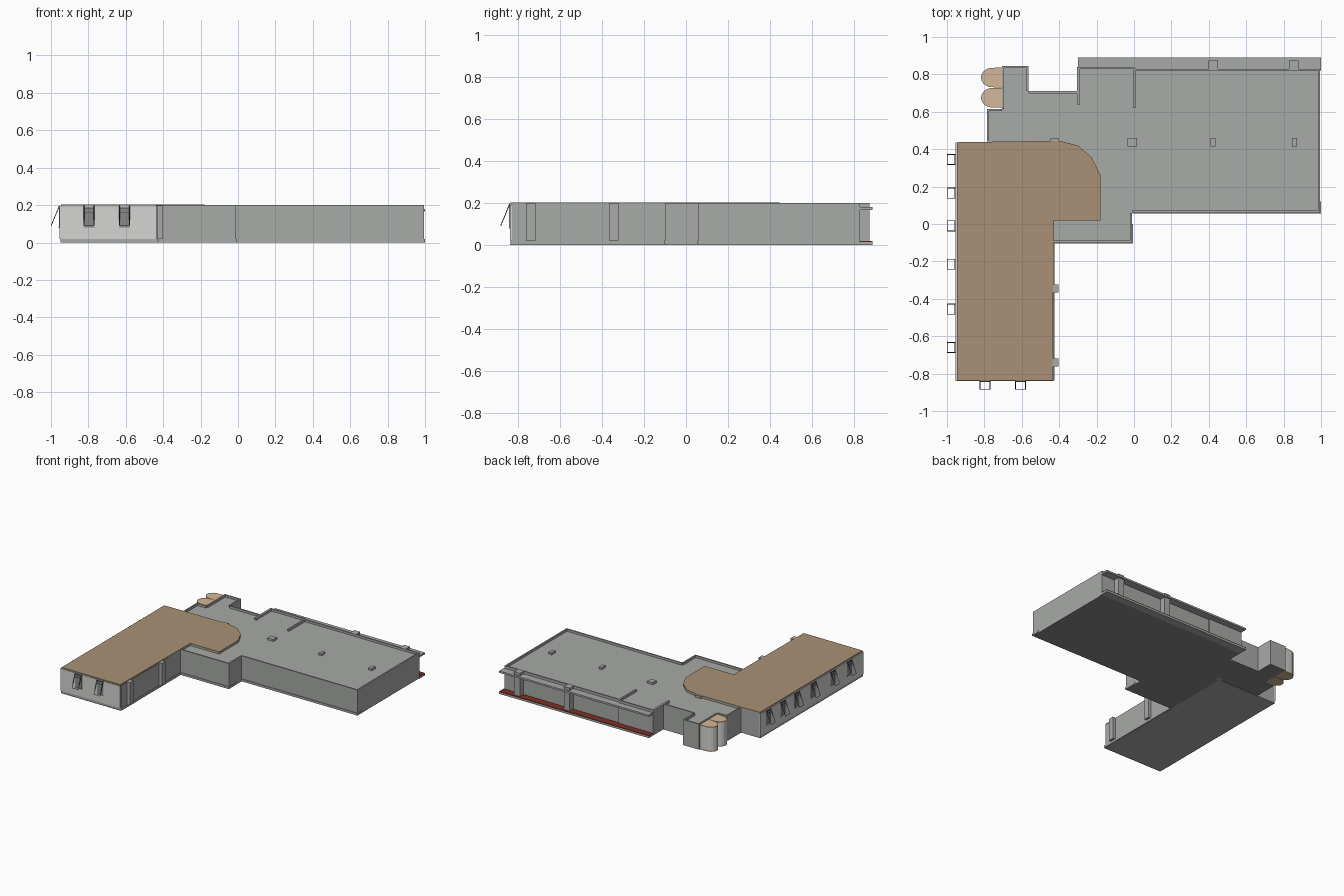
import bpy, bmesh, math
from mathutils import Vector

if "Cube" in bpy.data.objects:
    bpy.data.objects.remove(bpy.data.objects["Cube"])


def material(name, rgb):
    m = bpy.data.materials.new(name)
    m.diffuse_color = (*rgb, 1)
    m.use_nodes = True
    m.node_tree.nodes["Principled BSDF"].inputs["Base Color"].default_value = m.diffuse_color
    return m


GREY = material("concrete grey", (0.39, 0.405, 0.39))
LIGHT = material("light wall", (0.66, 0.66, 0.65))
BROWN = material("brown roof", (0.40, 0.285, 0.18))
TAN = material("tan cap", (0.66, 0.47, 0.32))
RED = material("terrace red", (0.20, 0.03, 0.02))
DARK = material("dark metal", (0.06, 0.06, 0.06))
FLOOR = material("floor grey", (0.25, 0.25, 0.25))
PANE = material("window grey", (0.25, 0.26, 0.25))


def finish(name, bm, mats):
    bmesh.ops.recalc_face_normals(bm, faces=bm.faces)
    me = bpy.data.meshes.new(name)
    bm.to_mesh(me)
    bm.free()
    for m in mats:
        me.materials.append(m)
    ob = bpy.data.objects.new(name, me)
    bpy.context.collection.objects.link(ob)
    return ob


def prism(name, pts, z0, z1, mat, under=None):
    """Extrude a plan outline; optionally a different underside colour."""
    bm = bmesh.new()
    f = bm.faces.new([bm.verts.new((x, y, z0)) for x, y in pts])
    r = bmesh.ops.extrude_face_region(bm, geom=[f])
    bmesh.ops.translate(bm, vec=(0, 0, z1 - z0),
                        verts=[v for v in r["geom"] if isinstance(v, bmesh.types.BMVert)])
    bmesh.ops.recalc_face_normals(bm, faces=bm.faces)
    if under:
        for f in bm.faces:
            f.normal_update()
            f.material_index = int(f.normal.z < -0.5)
    return finish(name, bm, [mat, under] if under else [mat])


def box(name, x0, x1, y0, y1, z0, z1, mat):
    return prism(name, [(x0, y0), (x1, y0), (x1, y1), (x0, y1)], z0, z1, mat)


def rod(name, a, b, r=0.002):
    a, b = Vector(a), Vector(b)
    bm = bmesh.new()
    bmesh.ops.create_cone(bm, cap_ends=True, segments=4, radius1=r, radius2=r, depth=(b - a).length)
    bm.transform((b - a).to_track_quat('Z', 'Y').to_matrix().to_4x4())
    bmesh.ops.translate(bm, vec=(a + b) / 2, verts=bm.verts)
    return finish(name, bm, [DARK])


# main hall with side rooms, roof sunk behind a parapet
hall = [(-0.43, -0.10), (-0.01, -0.10), (-0.01, 0.06), (0.995, 0.06), (0.995, 0.83),
        (0.0, 0.83), (0.0, 0.84), (-0.30, 0.84), (-0.30, 0.71), (-0.565, 0.71),
        (-0.565, 0.845), (-0.705, 0.845), (-0.705, 0.615), (-0.785, 0.615),
        (-0.785, 0.44), (-0.43, 0.44)]
prism("hall_body", hall, 0.0, 0.183, GREY, FLOOR)
T = 0.011
for i in range(len(hall) - 2):
    (ax, ay), (bx, by) = hall[i], hall[i + 1]
    dx, dy = bx - ax, by - ay
    n = math.hypot(dx, dy)
    if n < 0.02:
        continue
    ox, oy = -dy / n * T, dx / n * T          # inward offset
    prism("parapet", [(ax, ay), (bx, by), (bx + ox, by + oy), (ax + ox, ay + oy)], 0.183, 0.2, GREY)

# projecting floor edge
box("floor_edge_front", -0.43, -0.005, -0.105, 0.0, 0.004, 0.02, GREY)
box("floor_edge_right", -0.005, 1.0, 0.055, 0.12, 0.004, 0.02, GREY)

# wall stubs and column heads that rise above the hall roof
box("wall_stub", -0.005, 0.008, 0.62, 0.835, 0.18, 0.2, GREY)
box("wall_stub", -0.305, -0.29, 0.64, 0.84, 0.18, 0.2, GREY)
for x, w in ((-0.01, 0.05), (0.422, 0.025), (0.858, 0.028)):
    box("column_head", x - w / 2, x + w / 2, 0.415, 0.46, 0.18, 0.2, GREY)

# rear terrace, canopy and columns
box("terrace_slab", -0.30, 1.0, 0.82, 0.89, 0.0, 0.014, GREY)
box("terrace_floor", -0.30, 1.0, 0.832, 0.89, 0.014, 0.019, RED)
box("canopy", -0.30, 1.0, 0.825, 0.89, 0.166, 0.18, GREY)
for x in (0.423, 0.855):
    box("rear_column", x - 0.025, x + 0.025, 0.82, 0.875, 0.015, 0.2, GREY)

# long wing: grey core, light outer walls, brown roof
box("wing_body", -0.945, -0.43, -0.83, 0.437, 0.0, 0.192, GREY)
box("wing_underside", -0.95, -0.43, -0.84, 0.437, 0.0, 0.002, FLOOR)
box("wing_floor_edge", -0.95, -0.425, -0.838, 0.435, 0.002, 0.02, GREY)
box("wing_front_wall", -0.955, -0.437, -0.84, -0.828, 0.02, 0.192, LIGHT)
box("wing_left_wall", -0.955, -0.943, -0.84, 0.437, 0.02, 0.192, LIGHT)
roof = [(-0.947, -0.836), (-0.437, -0.836), (-0.428, 0.02), (-0.178, 0.02), (-0.178, 0.26),
        (-0.225, 0.355), (-0.30, 0.42), (-0.40, 0.445), (-0.947, 0.437)]
prism("wing_roof", roof, 0.184, 0.2, GREY)
prism("wing_roof_cover", roof, 0.194, 0.202, BROWN)
for y in (-0.345, -0.74):
    box("wing_pier", -0.435, -0.405, y - 0.022, y + 0.022, 0.02, 0.198, GREY)
box("roof_pier", -0.45, -0.40, 0.43, 0.457, 0.0, 0.2, GREY)


# windows with slanted open stays; u runs along the wall, d is distance outward
def window(place, c):
    def plate(name, u0, u1, d1, z0, z1, mat):
        (ax, ay), (bx, by) = place(c + u0, 0), place(c + u1, d1)
        box(name, min(ax, bx), max(ax, bx), min(ay, by), max(ay, by), z0, z1, mat)

    plate("window_pane", -0.027, 0.027, 0.001, 0.08, 0.187, PANE)
    plate("window_head", -0.029, 0.029, 0.004, 0.181, 0.188, DARK)
    plate("window_bar", -0.027, 0.027, 0.003, 0.160, 0.164, DARK)
    plate("window_sill", -0.029, 0.029, 0.004, 0.077, 0.082, GREY)
    for s in (-1, 1):
        plate("window_jamb", s * 0.029, s * 0.024, 0.003, 0.08, 0.187, GREY)
        rod("window_stay", (*place(c + s * 0.027, 0), 0.197), (*place(c + s * 0.027, 0.043), 0.092))
    rod("window_stay_bar", (*place(c - 0.027, 0.043), 0.092), (*place(c + 0.027, 0.043), 0.092))


for y in (0.345, 0.165, -0.01, -0.215, -0.455, -0.66):
    window(lambda u, d: (-0.955 - d, u), y)
for x in (-0.797, -0.607):
    window(lambda u, d: (u, -0.84 - d), x)

# two rounded bays with tan caps
for yc in (0.783, 0.675):
    arc = [(-0.705, yc + 0.053), (-0.735, yc + 0.053)]
    arc += [(-0.755 - 0.063 * math.sin(math.pi * k / 10), yc + 0.053 * math.cos(math.pi * k / 10))
            for k in range(1, 10)]
    arc += [(-0.735, yc - 0.053), (-0.705, yc - 0.053)]
    prism("bay_base", arc, 0.0, 0.012, TAN)
    prism("bay_wall", arc, 0.012, 0.185, LIGHT)
    prism("bay_cap", arc, 0.185, 0.194, TAN)
